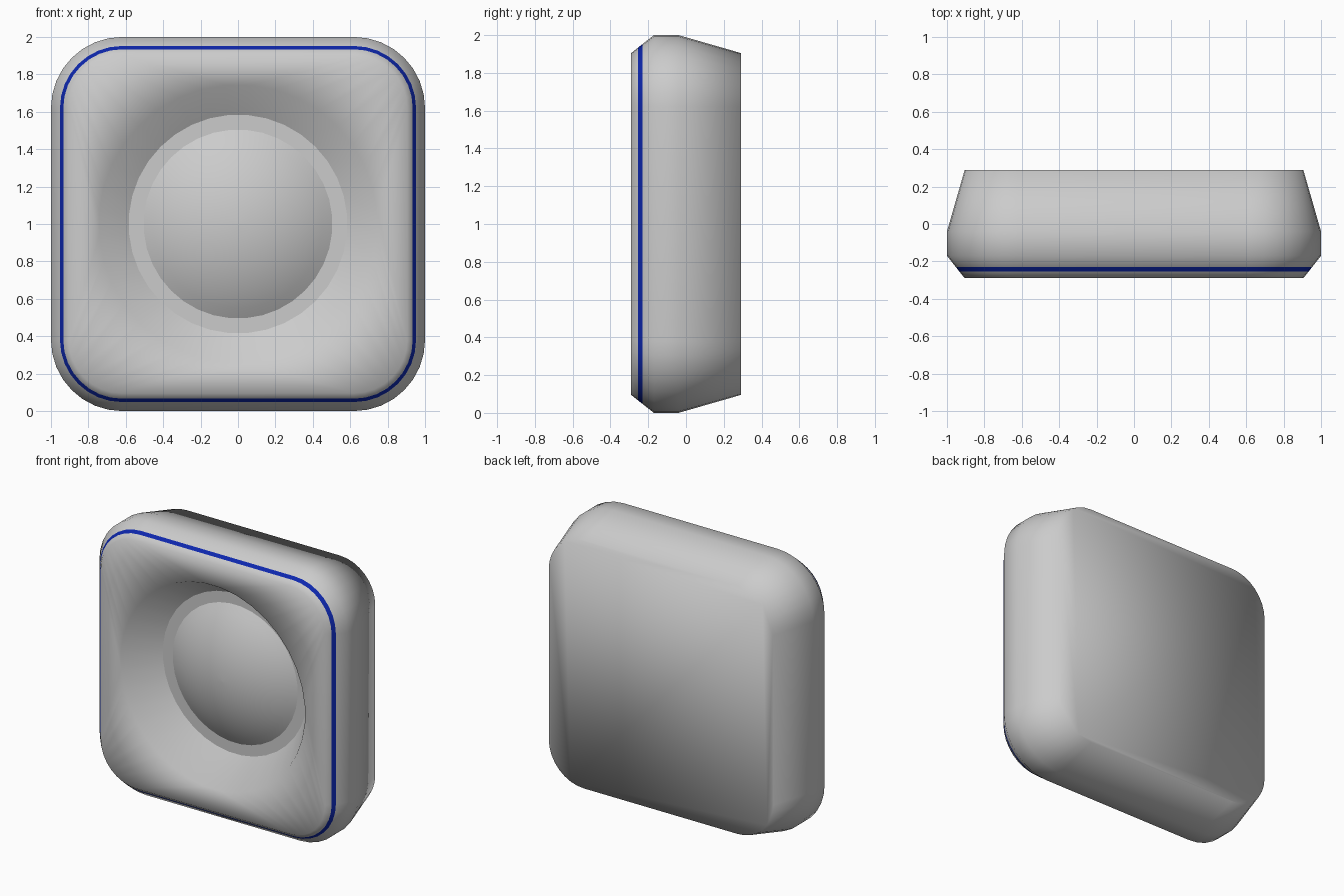
import bpy, bmesh, math

if "Cube" in bpy.data.objects:
    bpy.data.objects.remove(bpy.data.objects["Cube"])

SEG = 8            # segments per rounded corner
STRAIGHT = 0.62    # half length of the straight part of each side


def material(name, rgb):
    m = bpy.data.materials.new(name)
    m.diffuse_color = (*rgb, 1)
    m.use_nodes = True
    m.node_tree.nodes["Principled BSDF"].inputs["Base Color"].default_value = m.diffuse_color
    return m


grey = material("light_grey", (0.6, 0.6, 0.6))
blue = material("dark_blue", (0.004, 0.02, 0.42))


def rounded_square(y, half):
    r = half - STRAIGHT
    pts = []
    for k in range(4):
        c = math.radians(45 + 90 * k)
        cx = math.copysign(STRAIGHT, math.cos(c))
        cz = math.copysign(STRAIGHT, math.sin(c))
        for j in range(SEG + 1):
            a = math.radians(90 * k + 90 * j / SEG)
            pts.append((cx + r * math.cos(a), y, 1 + cz + r * math.sin(a)))
    return pts


def circle(y, r):
    n = 4 * (SEG + 1)
    return [(r * math.cos(math.tau * (i + 0.5) / n), y,
             1 + r * math.sin(math.tau * (i + 0.5) / n)) for i in range(n)]


def loft(name, loops, cap_start=False, cap_end=False, stripe=None):
    """Skin a list of loops ordered from back to front."""
    bm = bmesh.new()
    rings = [[bm.verts.new(p) for p in loop] for loop in loops]
    n = len(rings[0])
    for s, (a, b) in enumerate(zip(rings, rings[1:])):
        for i in range(n):
            j = (i + 1) % n
            f = bm.faces.new((a[i], b[i], b[j], a[j]))
            f.material_index = 1 if s == stripe else 0
    if cap_start:
        bm.faces.new(rings[0])
    if cap_end:
        bm.faces.new(rings[-1][::-1])
    for f in bm.faces:
        f.smooth = True
        f.normal_update()
    # front-most faces must look towards -y, so flip when the skin is inside out
    front = [f for f in bm.faces if f.normal.y < -0.5]
    back = [f for f in bm.faces if f.normal.y > 0.5]
    if sum(f.calc_area() for f in back) > 0 and not cap_start and not front:
        bmesh.ops.reverse_faces(bm, faces=bm.faces[:])
    if cap_start:
        bmesh.ops.recalc_face_normals(bm, faces=bm.faces[:])
    mesh = bpy.data.meshes.new(name)
    bm.to_mesh(mesh)
    bm.free()
    mesh.materials.append(grey)
    mesh.materials.append(blue)
    ob = bpy.data.objects.new(name, mesh)
    bpy.context.collection.objects.link(ob)
    return ob


# Housing: back, tapered sides, painted stripe, front face and conical recess
FLOOR = -0.03
sections = [(0.29, 0.905), (-0.04, 1.0), (-0.17, 1.0),
            (-0.231, 0.952), (-0.254, 0.934), (-0.29, 0.905)]
loft("housing", [rounded_square(y, h) for y, h in sections]
     + [circle(-0.29, 0.745), circle(FLOOR, 0.585)],
     cap_start=True, cap_end=True, stripe=3)

# Flat ring on the floor of the recess
loft("recess_ring", [circle(FLOOR - 0.002, 0.585), circle(FLOOR - 0.002, 0.505)])

# Domed disc in the middle
R, H = 0.505, 0.15
sphere_r = (R * R + H * H) / (2 * H)
amax = math.asin(R / sphere_r)
dome = []
for i in range(9):
    a = amax * (1 - i / 8) + 0.004
    a = min(a, amax)
    dome.append(circle(FLOOR - 0.002 - H + sphere_r * (1 - math.cos(a)),
                       sphere_r * math.sin(a)))
loft("domed_disc", dome, cap_end=True)
